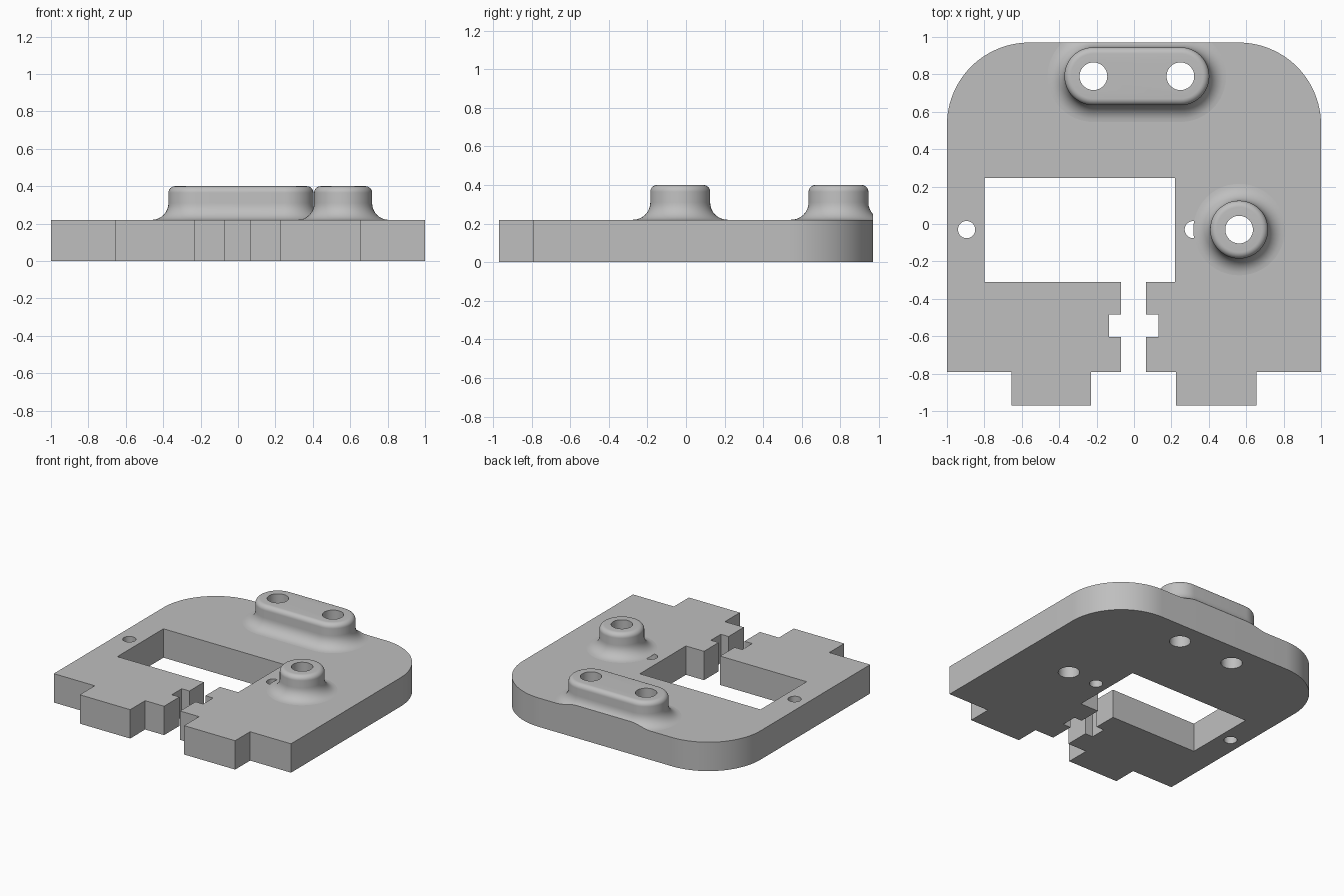
import bpy
import bmesh
from math import pi, sin, cos, radians

cube = bpy.data.objects.get("Cube")
if cube:
    bpy.data.objects.remove(cube, do_unlink=True)

THICK = 0.22      # plate thickness
TOP = 0.40        # boss height
BACK = 0.97       # rear edge of the plate
BOSS_R = 0.155
FLARE = 0.09      # concave fillet at the foot of a boss
ROUND = 0.035     # rounded upper rim of a boss
BORE_R = 0.074
PIN_R = 0.046

grey = bpy.data.materials.new("light_grey")
grey.use_nodes = True
grey.diffuse_color = (0.52, 0.52, 0.52, 1)
grey.node_tree.nodes["Principled BSDF"].inputs["Base Color"].default_value = (0.52, 0.52, 0.52, 1)


def make_object(name, bm):
    bmesh.ops.recalc_face_normals(bm, faces=bm.faces[:])
    mesh = bpy.data.meshes.new(name)
    bm.to_mesh(mesh)
    bm.free()
    mesh.materials.append(grey)
    obj = bpy.data.objects.new(name, mesh)
    bpy.context.collection.objects.link(obj)
    return obj


def activate(obj):
    bpy.ops.object.select_all(action='DESELECT')
    obj.select_set(True)
    bpy.context.view_layer.objects.active = obj


def arc(cx, cy, r, start, end, steps):
    angles = [radians(start + (end - start) * i / steps) for i in range(steps + 1)]
    return [(cx + r * cos(a), cy + r * sin(a)) for a in angles]


def drill(obj, holes):
    """Cut vertical round holes, given as (x, y, radius)."""
    for x, y, r in holes:
        bm = bmesh.new()
        bmesh.ops.create_cone(bm, cap_ends=True, segments=48, radius1=r, radius2=r, depth=2)
        bmesh.ops.translate(bm, verts=bm.verts[:], vec=(x, y, 0))
        cutter = make_object("hole_cutter", bm)
        cutter.hide_render = True
        mod = obj.modifiers.new("hole", 'BOOLEAN')
        mod.operation = 'DIFFERENCE'
        mod.solver = 'EXACT'
        mod.object = cutter
        activate(obj)
        bpy.ops.object.modifier_apply(modifier=mod.name)
        bpy.data.objects.remove(cutter, do_unlink=True)


def finish(obj):
    activate(obj)
    bpy.ops.object.shade_smooth_by_angle(angle=radians(30))


def boss(name, x_left, x_right, y):
    """Loft a round-ended boss with a flared foot and a rounded rim."""
    steps = 8
    quarter = [pi / 2 * i / steps for i in range(steps + 1)]
    profile = [(BOSS_R + FLARE * (1 - sin(a)), THICK + FLARE * (1 - cos(a))) for a in quarter]
    profile += [(BOSS_R - ROUND * (1 - cos(a)), TOP - ROUND * (1 - sin(a))) for a in quarter]
    bm = bmesh.new()
    rings = []
    for r, z in profile:
        pts = arc(x_right, y, r, -90, 90, 24) + arc(x_left, y, r, 90, 270, 24)
        if x_left == x_right:
            pts = arc(x_left, y, r, 0, 352.5, 47)
        rings.append([bm.verts.new((px, py, z)) for px, py in pts])
    for low, high in zip(rings, rings[1:]):
        for i in range(len(low)):
            j = (i + 1) % len(low)
            bm.faces.new((low[i], low[j], high[j], high[i]))
    bm.faces.new(rings[0])
    bm.faces.new(rings[-1])
    # Trim the foot flush with the rear edge of the plate
    cut = bmesh.ops.bisect_plane(bm, geom=bm.verts[:] + bm.edges[:] + bm.faces[:],
                                 plane_co=(0, BACK, 0), plane_no=(0, 1, 0), clear_outer=True)
    rim = [e for e in cut["geom_cut"] if isinstance(e, bmesh.types.BMEdge)]
    if rim:
        bmesh.ops.holes_fill(bm, edges=rim, sides=0)
    return make_object(name, bm)


# Base plate: outer edge with tabs, then the slot and window as one outline
outline = [(0.065, -0.79), (0.225, -0.79), (0.225, -BACK), (0.655, -BACK), (0.655, -0.79), (1, -0.79)]
outline += arc(0.56, 0.53, 0.44, 0, 90, 24)
outline += arc(-0.56, 0.53, 0.44, 90, 180, 24)
outline += [(-1, -0.79), (-0.655, -0.79), (-0.655, -BACK), (-0.23, -BACK), (-0.23, -0.79), (-0.07, -0.79),
            (-0.07, -0.605), (-0.135, -0.605), (-0.135, -0.485), (-0.07, -0.485), (-0.07, -0.31),
            (-0.8, -0.31), (-0.8, 0.245), (0.218, 0.245), (0.218, -0.31),
            (0.065, -0.31), (0.065, -0.485), (0.13, -0.485), (0.13, -0.605), (0.065, -0.605)]
bm = bmesh.new()
face = bm.faces.new([bm.verts.new((x, y, 0)) for x, y in outline])
walls = bmesh.ops.extrude_face_region(bm, geom=[face], use_keep_orig=True)
bmesh.ops.translate(bm, vec=(0, 0, THICK),
                    verts=[v for v in walls["geom"] if isinstance(v, bmesh.types.BMVert)])
plate = make_object("base_plate", bm)

# Raised bosses
long_boss = boss("long_boss", -0.217, 0.248, 0.79)
round_boss = boss("round_boss", 0.562, 0.562, -0.03)

# Bores through the bosses and pin holes beside the window
long_bores = [(-0.217, 0.79, BORE_R), (0.248, 0.79, BORE_R)]
round_bore = [(0.562, -0.03, BORE_R)]
pin_holes = [(-0.895, -0.03, PIN_R), (0.317, -0.03, PIN_R)]
drill(plate, long_bores + round_bore + pin_holes)
drill(long_boss, long_bores)
drill(round_boss, round_bore)
for part in (plate, long_boss, round_boss):
    finish(part)
